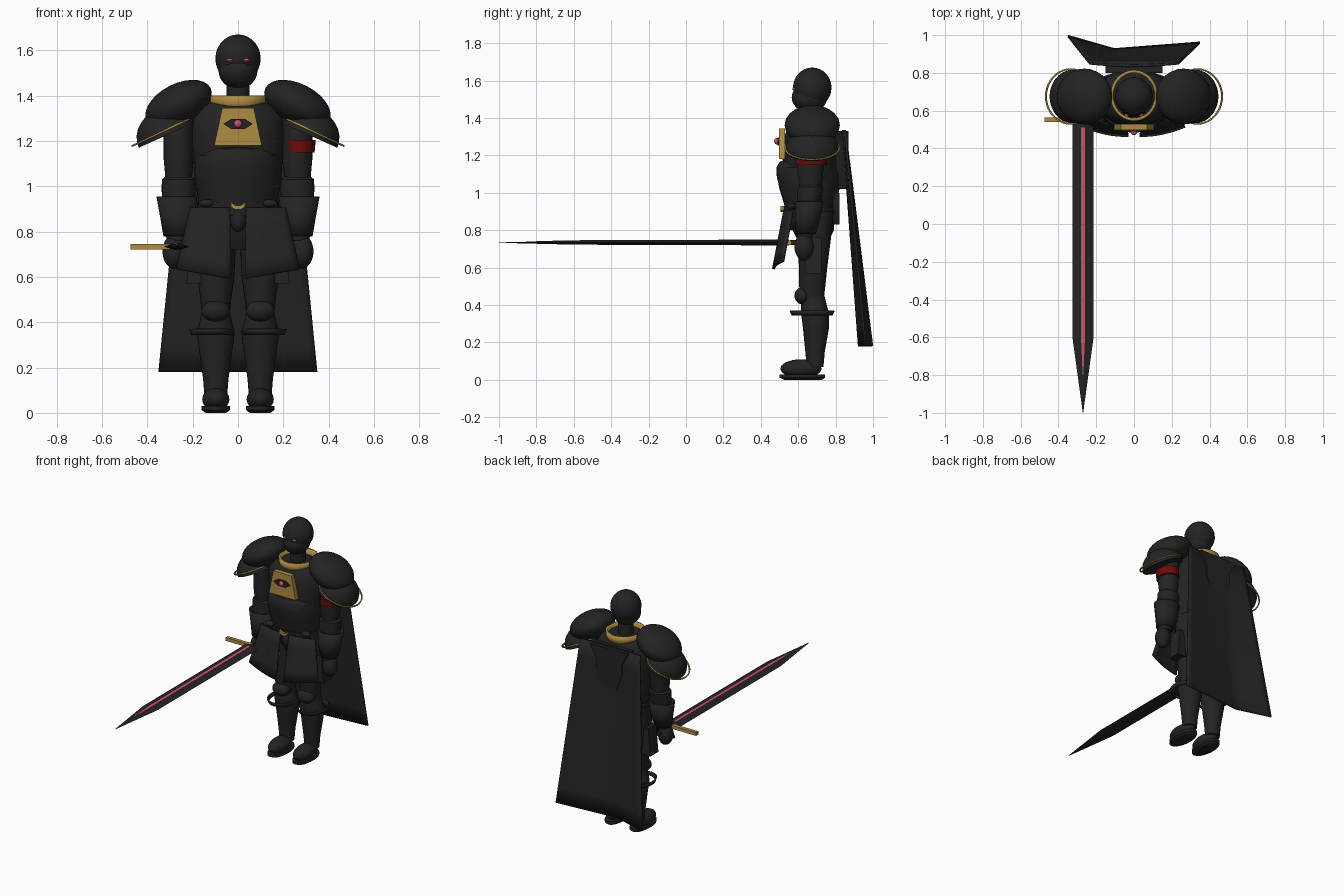
import bpy, bmesh, math
from mathutils import Matrix, Vector


def material(name, rgb):
    m = bpy.data.materials.new(name)
    m.diffuse_color = (*rgb, 1)
    return m


BLACK = material("black_armor", (0.017, 0.017, 0.018))
GOLD = material("gold_trim", (0.42, 0.26, 0.055))
PINK = material("glowing_pink", (0.58, 0.085, 0.15))
RED = material("dark_red_cloth", (0.16, 0.003, 0.003))
CY = 0.675  # depth of the body's centre line


def finish(name, bm, mat, thick=0, angle=35):
    bmesh.ops.recalc_face_normals(bm, faces=bm.faces)
    me = bpy.data.meshes.new(name)
    bm.to_mesh(me)
    bm.free()
    me.materials.append(mat)
    me.polygons.foreach_set("use_smooth", [True] * len(me.polygons))
    me.set_sharp_from_angle(angle=math.radians(angle))
    ob = bpy.data.objects.new(name, me)
    bpy.context.collection.objects.link(ob)
    if thick:
        mod = ob.modifiers.new("thickness", 'SOLIDIFY')
        mod.thickness = thick
        mod.offset = 0
    return ob


def bridge(name, rings, mat, caps=True, thick=0, angle=35):
    """Skin a list of closed rings of points."""
    bm = bmesh.new()
    rows = [[bm.verts.new(p) for p in r] for r in rings]
    n = len(rows[0])
    for a, b in zip(rows, rows[1:]):
        for i in range(n):
            bm.faces.new((a[i], a[(i + 1) % n], b[(i + 1) % n], b[i]))
    if caps:
        bm.faces.new(rows[0])
        bm.faces.new(rows[-1])
    return finish(name, bm, mat, thick, angle)


def loft(name, sections, mat=BLACK, n=28, **kw):
    """Sections are (z, centre x, centre y, radius x, radius y)."""
    t = [2 * math.pi * i / n for i in range(n)]
    return bridge(name, [[(cx + rx * math.cos(a), cy + ry * math.sin(a), z) for a in t]
                         for z, cx, cy, rx, ry in sections], mat, **kw)


def ball(name, loc, size, mat=BLACK, tilt=0, dome=False, seg=28):
    bm = bmesh.new()
    bmesh.ops.create_uvsphere(bm, u_segments=seg, v_segments=seg // 2, radius=1)
    if dome:
        cut = bmesh.ops.bisect_plane(bm, geom=bm.verts[:] + bm.edges[:] + bm.faces[:], dist=1e-4,
                                     plane_co=(0, 0, 0), plane_no=(0, 0, -1), clear_outer=True)
        bmesh.ops.holes_fill(bm, edges=[e for e in bm.edges if e.is_boundary])
    bm.transform(Matrix.Translation(loc) @ Matrix.Rotation(tilt, 4, 'Y') @ Matrix.Diagonal((*size, 1)))
    return finish(name, bm, mat)


def plate(name, pts, y0, y1, mat=BLACK):
    """Flat outline in x and z, extruded in y."""
    return bridge(name, [[(x, y, z) for x, z in pts] for y in (y0, y1)], mat)


def sheet(name, f, nu, nv, thick, mat=BLACK):
    bm = bmesh.new()
    g = [[bm.verts.new(f(i / nu, j / nv)) for i in range(nu + 1)] for j in range(nv + 1)]
    for j in range(nv):
        for i in range(nu):
            bm.faces.new((g[j][i], g[j][i + 1], g[j + 1][i + 1], g[j + 1][i]))
    return finish(name, bm, mat, thick)


def mirrored(pts):
    return pts + [(-x, z) for x, z in reversed(pts)]


# Head
ball("skull", (0, CY, 1.563), (0.1, 0.103, 0.107))
ball("face_mask", (0, 0.66, 1.51), (0.086, 0.095, 0.08))
loft("neck", [(1.33, 0, CY, 0.05, 0.05), (1.47, 0, CY, 0.05, 0.05)])
for s in (-1, 1):
    ball("eye", (s * 0.037, 0.578, 1.556), (0.014, 0.01, 0.008), PINK, seg=12)
loft("collar", [(1.345, 0, 0.68, 0.105, 0.118), (1.365, 0, 0.68, 0.115, 0.126),
                (1.4, 0, 0.68, 0.118, 0.128)], GOLD, caps=False, thick=0.015)

# Torso
loft("chest", [(1.0, 0, 0.665, 0.185, 0.14), (1.12, 0, 0.67, 0.198, 0.15), (1.22, 0, 0.67, 0.205, 0.155),
               (1.3, 0, 0.67, 0.2, 0.148), (1.35, 0, 0.675, 0.17, 0.125), (1.375, 0, CY, 0.11, 0.1)])
loft("abdomen", [(0.87, 0, 0.665, 0.168, 0.132), (0.93, 0, 0.665, 0.175, 0.138), (1.02, 0, 0.66, 0.19, 0.16),
                 (1.09, 0, 0.655, 0.195, 0.17), (1.135, 0, 0.655, 0.185, 0.172),
                 (1.165, 0, 0.655, 0.15, 0.155), (1.18, 0, 0.655, 0.08, 0.12)])
loft("pelvis", [(0.72, 0, 0.68, 0.08, 0.07), (0.8, 0, 0.68, 0.15, 0.11), (0.9, 0, 0.67, 0.168, 0.128)])
loft("belt", [(0.89, 0, 0.665, 0.18, 0.14), (0.93, 0, 0.665, 0.18, 0.145)])
ball("codpiece", (0, 0.56, 0.855), (0.035, 0.035, 0.055))
plate("buckle", mirrored([(0.012, 0.915), (0.03, 0.93), (0.03, 0.908), (0.012, 0.898)]), 0.505, 0.53, GOLD)
plate("chest_plate", mirrored([(0.07, 1.345), (0.105, 1.18)]), 0.497, 0.53, GOLD)
plate("gem_setting", mirrored([(0.03, 1.297), (0.065, 1.275), (0.03, 1.253)]), 0.489, 0.5)
ball("gem", (0, 0.487, 1.276), (0.018, 0.016, 0.018), PINK, seg=16)
plate("back_plate", mirrored([(0.15, 1.33), (0.1, 1.24), (0.1, 1.16), (0.045, 1.02)]), 0.8, 0.868)
plate("back_waist_plate", mirrored([(0.09, 1.0), (0.09, 0.92), (0.04, 0.83)]), 0.785, 0.82)

for s in (-1, 1):
    ball("belt_pouch", (s * 0.14, 0.565, 0.925), (0.035, 0.025, 0.018), seg=16)

    # Front skirt plates, flaring downwards
    def tasset(u, v, s=s):
        top = Vector((0.035 + 0.175 * u, 0.528 + 0.04 * u * u, 0.905))
        low = Vector((0.03 + 0.24 * u, 0.468 + 0.05 * u * u, 0.592 + 0.042 * u))
        p = top.lerp(low, v)
        return (s * p.x, p.y, p.z)
    sheet("skirt_plate", tasset, 8, 4, 0.016)

    # Shoulder armor
    ball("pauldron", (s * 0.262, CY, 1.362), (0.158, 0.148, 0.09), tilt=s * 0.47)
    ball("lower_pauldron", (s * 0.315, CY, 1.225), (0.135, 0.145, 0.12), tilt=s * 0.42, dome=True)
    trim = loft("pauldron_trim", [(-0.004, 0, 0, 0.145, 0.145), (0.004, 0, 0, 0.145, 0.145)],
                GOLD, n=40, caps=False, thick=0.008)
    trim.matrix_world = Matrix.Translation((s * 0.335, CY, 1.24)) @ Matrix.Rotation(s * 0.44, 4, 'Y')

    # Arm
    ax = s * 0.262
    loft("upper_arm", [(1.03, ax, 0.665, 0.058, 0.06), (1.12, ax, 0.665, 0.066, 0.07),
                       (1.25, ax, 0.67, 0.066, 0.075), (1.34, ax * 0.9, CY, 0.06, 0.065)])
    loft("forearm", [(0.76, s * 0.27, 0.635, 0.045, 0.042), (0.84, ax, 0.645, 0.062, 0.055),
                     (0.98, ax, 0.66, 0.075, 0.066), (1.03, ax, 0.665, 0.074, 0.068), (1.05, ax, 0.665, 0.05, 0.05)])
    loft("forearm_cuff", [(0.78, s * 0.27, 0.64, 0.055, 0.05), (0.85, s * 0.265, 0.648, 0.072, 0.062),
                          (0.955, s * 0.27, 0.658, 0.086, 0.073)], caps=False, thick=0.008)
    ball("hand", (s * 0.283, 0.632, 0.712), (0.05, 0.052, 0.075))

    # Leg
    lx = s * 0.098
    loft("thigh", [(0.42, lx, 0.675, 0.06, 0.06), (0.5, lx, 0.675, 0.068, 0.07), (0.6, lx, 0.68, 0.082, 0.075),
                   (0.78, lx, 0.683, 0.09, 0.095), (0.9, lx, 0.685, 0.085, 0.105)])
    plate("thigh_guard", [(s * 0.15, 0.57), (s * 0.228, 0.57), (s * 0.21, 0.76), (s * 0.15, 0.76)], 0.635, 0.725)
    ball("knee", (lx, 0.625, 0.45), (0.063, 0.045, 0.047))
    loft("shin", [(0.07, lx, 0.69, 0.05, 0.045), (0.15, lx, 0.69, 0.056, 0.052), (0.28, lx, 0.695, 0.074, 0.07),
                  (0.36, lx, 0.69, 0.084, 0.075), (0.39, lx, 0.685, 0.074, 0.07), (0.45, lx, 0.68, 0.06, 0.06)])
    loft("shin_strap", [(0.345, s * 0.115, 0.674, 0.088, 0.105), (0.37, s * 0.115, 0.674, 0.095, 0.117)],
         caps=False, thick=0.008)
    ball("foot", (lx, 0.615, 0.06), (0.06, 0.11, 0.05))
    loft("sole", [(0.0, lx, 0.625, 0.045, 0.1), (0.012, lx, 0.622, 0.062, 0.122), (0.03, lx, 0.622, 0.062, 0.122)])

# Cloth band on one arm only
loft("arm_band", [(1.15, 0.272, 0.668, 0.066, 0.082), (1.205, 0.272, 0.668, 0.071, 0.084)], RED)


# Cape, widening to the hem and folded back at its edges
def cape(u, v):
    u = 2 * u - 1
    hem = 0.925 + 0.07 * max(0, (-u - 0.3) / 0.7) + 0.035 * max(0, (u + 0.3) / 1.3)
    top = 0.838 + 0.012 * u * u
    return ((0.235 + 0.115 * v) * u, top + (hem - top) * v, 1.335 - 1.155 * v)


sheet("cape", cape, 20, 10, 0.012)

# Sword pointing forwards
SX, SZ = -0.27, 0.734
bridge("blade", [[(SX + w, y, SZ), (SX + w * 0.2, y, SZ + t), (SX - w * 0.2, y, SZ + t),
                  (SX - w, y, SZ), (SX - w * 0.2, y, SZ - t), (SX + w * 0.2, y, SZ - t)]
                 for y, w, t in ((0.55, 0.056, 0.015), (-0.6, 0.056, 0.011), (-1.0, 0.001, 0.001))], BLACK, angle=8)
bridge("blade_glow", [[(SX + w, y, z), (SX - w, y, z), (SX - w, y, z - 0.005), (SX + w, y, z - 0.005)]
                      for y, w, z in ((0.51, 0.0105, SZ + 0.0165), (-0.6, 0.0105, SZ + 0.0125),
                                      (-0.8, 0.002, SZ + 0.008))], PINK)
plate("crossguard", [(-0.475, 0.722), (-0.065, 0.722), (-0.065, 0.746), (-0.475, 0.746)], 0.54, 0.565, GOLD)
grip = loft("grip", [(0, 0, 0, 0.014, 0.014), (0.15, 0, 0, 0.014, 0.014)], n=12)
grip.matrix_world = Matrix.Translation((SX, 0.555, SZ)) @ Matrix.Rotation(-math.pi / 2, 4, 'X')
